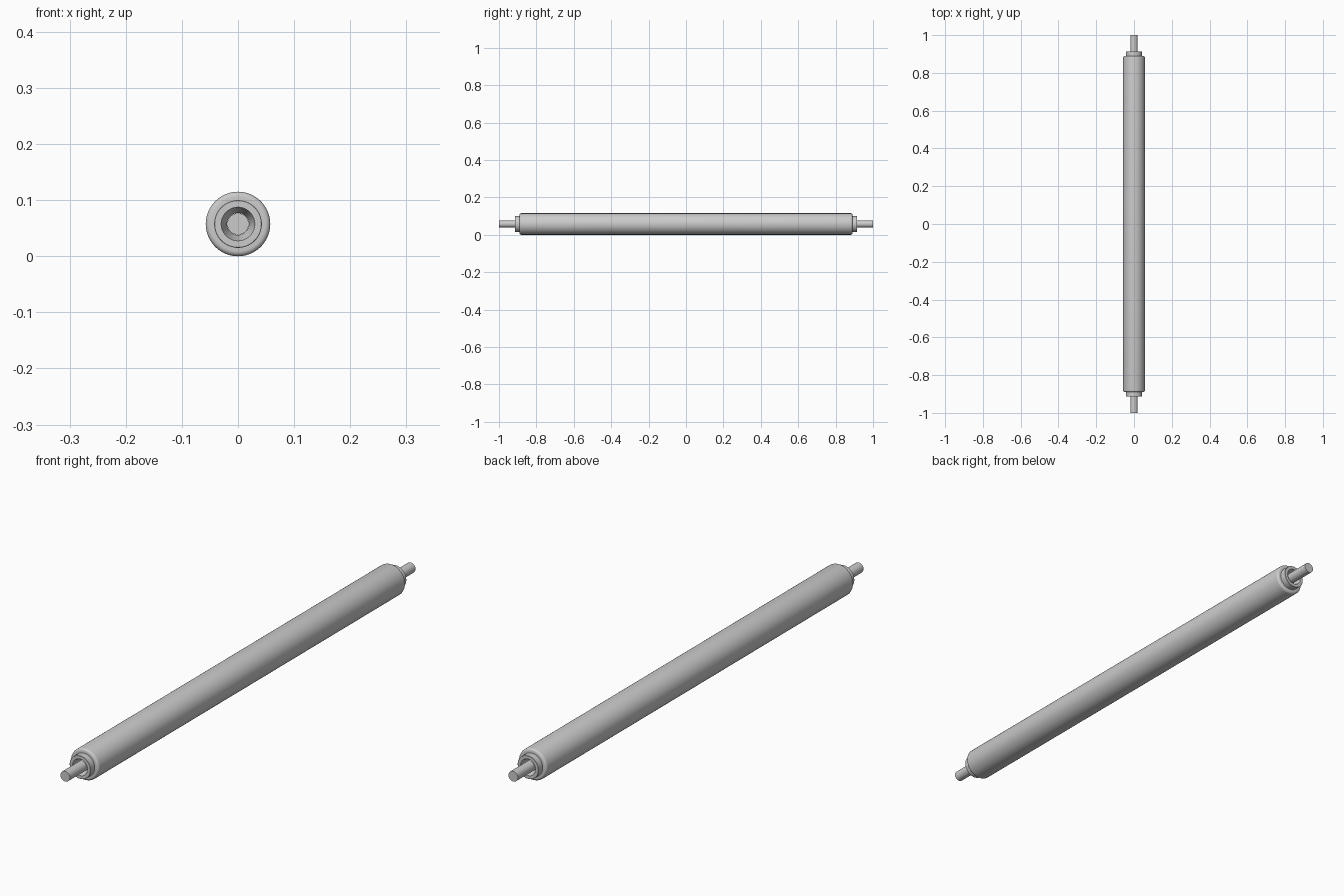
import bpy, bmesh, math

if "Cube" in bpy.data.objects:
    bpy.data.objects.remove(bpy.data.objects["Cube"])

R = 0.0575          # roller radius, also axis height
SEGMENTS = 64


def lathe(name, profile):
    """Revolve (radius, y) points around the roller axis."""
    bm = bmesh.new()
    rings = []
    for r, y in profile:
        if r == 0:
            rings.append([bm.verts.new((0, y, 0))] * SEGMENTS)
        else:
            rings.append([bm.verts.new((r * math.cos(2 * math.pi * i / SEGMENTS), y,
                                        r * math.sin(2 * math.pi * i / SEGMENTS)))
                          for i in range(SEGMENTS)])
    for a, b in zip(rings, rings[1:]):
        for i in range(SEGMENTS):
            j = (i + 1) % SEGMENTS
            bm.faces.new(dict.fromkeys((a[i], a[j], b[j], b[i])))
    bmesh.ops.recalc_face_normals(bm, faces=bm.faces)
    mesh = bpy.data.meshes.new(name)
    bm.to_mesh(mesh)
    bm.free()
    obj = bpy.data.objects.new(name, mesh)
    bpy.context.collection.objects.link(obj)
    obj.location.z = R
    bpy.ops.object.select_all(action='DESELECT')
    obj.select_set(True)
    bpy.context.view_layer.objects.active = obj
    bpy.ops.object.shade_smooth_by_angle(angle=math.radians(35))
    return obj


# Roller tube with rolled-over ends
fillet = 0.009
end = [(R - fillet + fillet * math.cos(a), 0.89 - fillet + fillet * math.sin(a))
       for a in [math.pi / 2 * k / 5 for k in range(6)]]
half = end + [(0.040, 0.89)]
lathe("roller_tube", [(r, -y) for r, y in reversed(half)] + half)

# Bearing housings with a tapered recess around the shaft
for side, name in ((-1, "front_bearing"), (1, "back_bearing")):
    lathe(name, [(r, side * y) for r, y in
                 [(0.0425, 0.88), (0.0425, 0.913), (0.0415, 0.914),
                  (0.0300, 0.914), (0.0195, 0.88)]])

# Through shaft
lathe("shaft", [(0, -1), (0.019, -1), (0.019, 1), (0, 1)])
